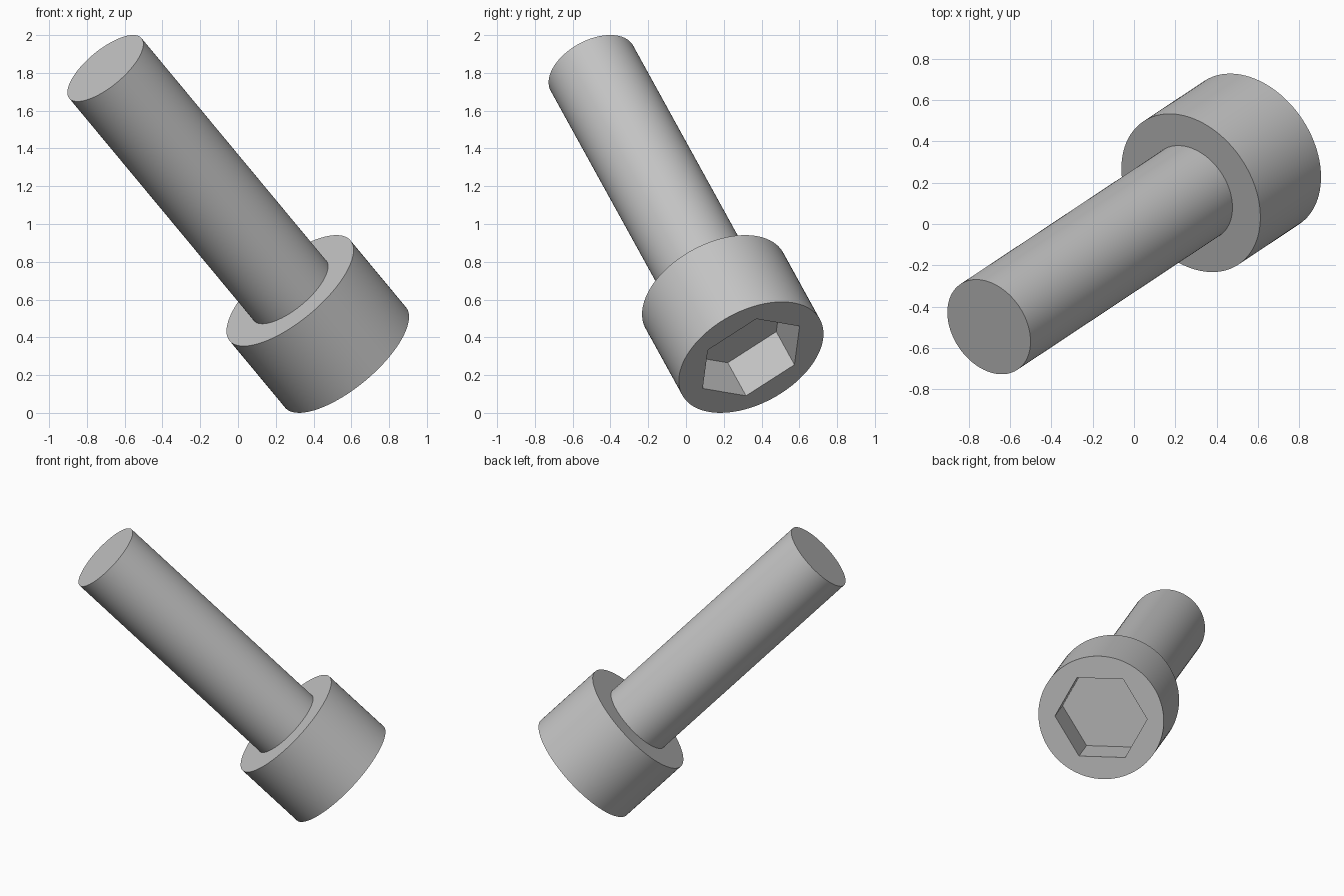
import bpy, bmesh
from math import cos, sin, pi
from mathutils import Matrix, Vector

default = bpy.data.objects.get("Cube")
if default:
    bpy.data.objects.remove(default, do_unlink=True)

SEGMENTS = 96
HEAD_R, SHAFT_R, HEX_R = 0.416, 0.249, 0.306
HEAD_H, LENGTH, SOCKET_DEPTH = 0.499, 2.161, 0.247

# Tilted frame: local z runs from the head to the tip, local x to a socket corner
axis = Vector((-0.588, -0.39, 0.708)).normalized()
corner = Vector((0.028, 0.256, 0.164))
corner = (corner - axis * corner.dot(axis)).normalized()
frame = Matrix((corner, axis.cross(corner), axis)).transposed().to_4x4()
frame.translation = (0.569, 0.345, 0.294)

steel = bpy.data.materials.new("steel grey")
steel.use_nodes = True
steel.diffuse_color = (0.55, 0.55, 0.55, 1)
steel.node_tree.nodes["Principled BSDF"].inputs["Base Color"].default_value = steel.diffuse_color


def circle(radius, z):
    turns = [2 * pi * i / SEGMENTS for i in range(SEGMENTS)]
    return [(radius * cos(a), radius * sin(a), z) for a in turns]


def hexagon(radius, z):
    """Hexagon outline sampled at the same angles as the circles."""
    points = []
    for i in range(SEGMENTS):
        a = 2 * pi * i / SEGMENTS
        r = radius * cos(pi / 6) / cos(a % (pi / 3) - pi / 6)
        points.append((r * cos(a), r * sin(a), z))
    return points


def loft(name, rings, cap_first=False, cap_last=False):
    bm = bmesh.new()
    loops = [[bm.verts.new(p) for p in ring] for ring in rings]
    for low, high in zip(loops, loops[1:]):
        for i in range(SEGMENTS):
            j = (i + 1) % SEGMENTS
            bm.faces.new((low[i], low[j], high[j], high[i]))
    if cap_first:
        bm.faces.new(loops[0][::-1])
    if cap_last:
        bm.faces.new(loops[-1])
    mesh = bpy.data.meshes.new(name)
    bm.to_mesh(mesh)
    bm.free()
    mesh.materials.append(steel)
    obj = bpy.data.objects.new(name, mesh)
    bpy.context.collection.objects.link(obj)
    obj.matrix_world = frame
    bpy.ops.object.select_all(action="DESELECT")
    obj.select_set(True)
    bpy.context.view_layer.objects.active = obj
    bpy.ops.object.shade_smooth_by_angle(angle=pi / 6)
    return obj


# Head: socket floor, socket wall, end face, outer wall, shoulder
loft("socket_head", [
    hexagon(HEX_R, SOCKET_DEPTH),
    hexagon(HEX_R, 0),
    circle(HEAD_R, 0),
    circle(HEAD_R, HEAD_H),
    circle(SHAFT_R, HEAD_H),
], cap_first=True)

# Plain shaft with a flat tip
loft("shaft", [circle(SHAFT_R, HEAD_H), circle(SHAFT_R, LENGTH)], cap_last=True)
